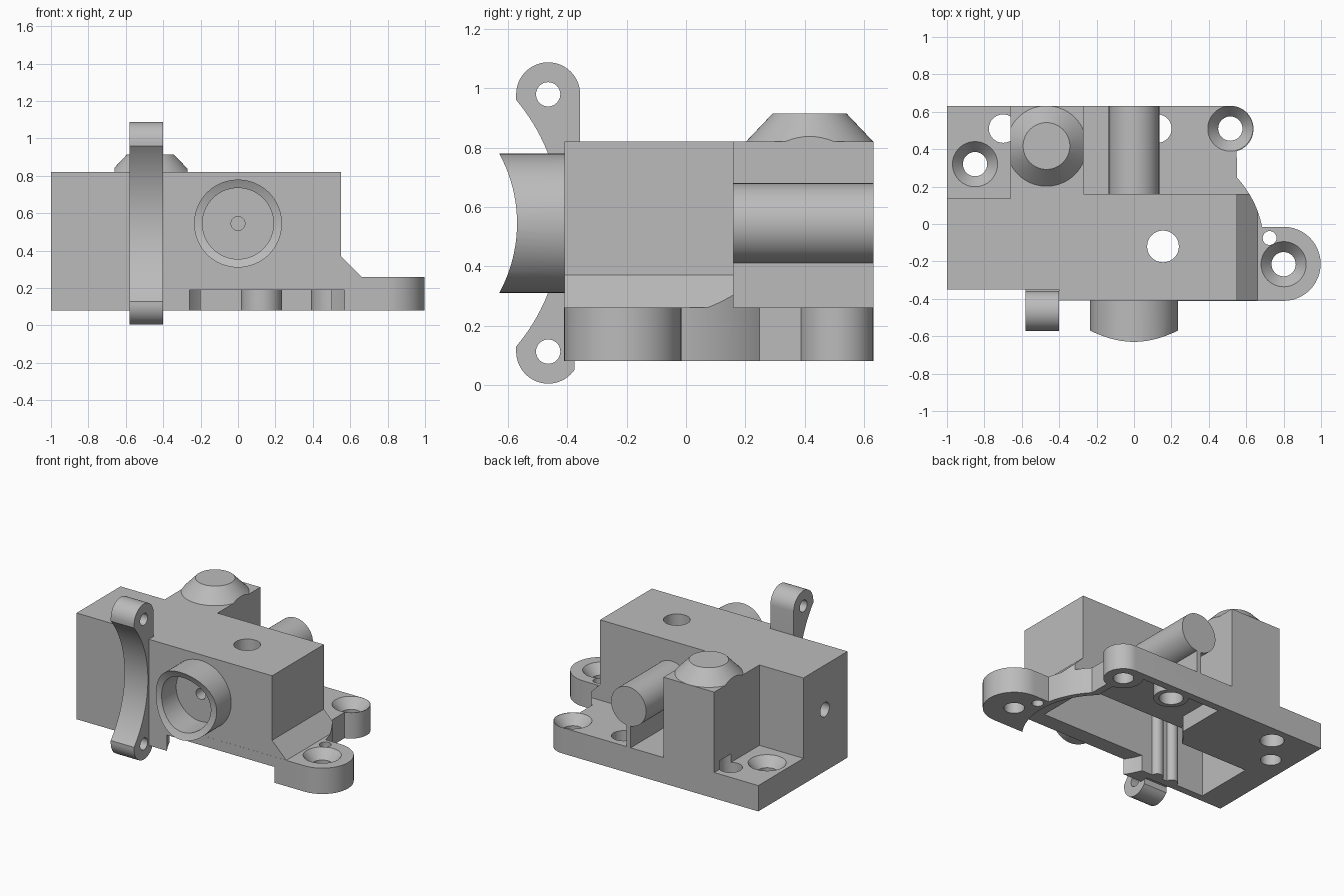
import bpy, bmesh
from math import radians, cos, sin

if "Cube" in bpy.data.objects:
    bpy.data.objects.remove(bpy.data.objects["Cube"], do_unlink=True)

grey = bpy.data.materials.new("cast grey")
grey.use_nodes = True
grey.diffuse_color = (0.5, 0.5, 0.5, 1)
grey.node_tree.nodes["Principled BSDF"].inputs["Base Color"].default_value = (0.5, 0.5, 0.5, 1)


def arc(cx, cy, r, start, end, n=24):
    angles = [radians(start + (end - start) * i / n) for i in range(n + 1)]
    return [(cx + r * cos(a), cy + r * sin(a)) for a in angles]


def loft(name, lower, upper, lo, hi, axis):
    """Solid between two matching outlines, placed along an axis."""
    place = {"x": lambda u, v, w: (w, u, v),
             "y": lambda u, v, w: (u, w, v),
             "z": lambda u, v, w: (u, v, w)}[axis]
    bm = bmesh.new()
    a = [bm.verts.new(place(u, v, lo)) for u, v in lower]
    b = [bm.verts.new(place(u, v, hi)) for u, v in upper]
    bm.faces.new(a)
    bm.faces.new(b)
    for i in range(len(a)):
        j = (i + 1) % len(a)
        bm.faces.new((a[i], a[j], b[j], b[i]))
    bmesh.ops.recalc_face_normals(bm, faces=bm.faces)
    mesh = bpy.data.meshes.new(name)
    bm.to_mesh(mesh)
    bm.free()
    obj = bpy.data.objects.new(name, mesh)
    bpy.context.scene.collection.objects.link(obj)
    return obj


def prism(name, pts, lo, hi, axis="z"):
    return loft(name, pts, pts, lo, hi, axis)


def rod(name, u, v, r, lo, hi, axis="z", r2=None, n=64):
    ring = arc(u, v, r, 0, 360, n)[:-1]
    top = arc(u, v, r2 or r, 0, 360, n)[:-1]
    return loft(name, ring, top, lo, hi, axis)


def box(name, x0, x1, y0, y1, z0, z1):
    return prism(name, [(x0, y0), (x1, y0), (x1, y1), (x0, y1)], z0, z1)


def combine(a, b, op):
    """Boolean b into a, then discard b."""
    mod = a.modifiers.new("bool", "BOOLEAN")
    mod.object, mod.operation, mod.solver = b, op, "EXACT"
    dg = bpy.context.evaluated_depsgraph_get()
    mesh = bpy.data.meshes.new_from_object(a.evaluated_get(dg))
    a.modifiers.clear()
    a.data = mesh
    bpy.data.objects.remove(b, do_unlink=True)
    return a


def add(a, b):
    return combine(a, b, "UNION")


def cut(a, b):
    return combine(a, b, "DIFFERENCE")


BACK, FLOOR, DECK, TOP, AXIS = 0.632, 0.08, 0.26, 0.82, 0.545
PIVOT = (0.155, -0.12)

# Base plate with two rounded screw ears
footprint = [(-1, -0.35), (-0.4, -0.35), (-0.4, -0.41)]
footprint += arc(0.8, -0.213, 0.198, -90, 90)
footprint += arc(*PIVOT, 0.54, 11.2, 43)
footprint += arc(0.515, 0.508, 0.124, -74, 90)
footprint += [(-1, BACK)]
housing = prism("housing", footprint, FLOOR, DECK)

# Main block with rear tower
block = [(-1, -0.35), (-0.4, -0.35), (-0.4, -0.41), (0.55, -0.41), (0.55, 0.16),
         (-0.27, 0.16), (-0.27, BACK), (-0.66, BACK), (-0.66, 0.135), (-1, 0.135)]
add(housing, prism("block", block, FLOOR, TOP))

# Sloped ramp down to the front ear, trimmed to the plate outline
ramp = prism("ramp", [(0.5, 0.2), (0.66, 0.2), (0.66, DECK), (0.55, 0.37), (0.5, 0.37)],
             -0.41, 0.16, "y")
combine(ramp, prism("trim", footprint, 0, 0.5), "INTERSECT")
add(housing, ramp)

# Conical cap trimmed to the tower sides
cap = rod("cap", -0.468, 0.417, 0.234, 0.8, 0.915, r2=0.125)
combine(cap, box("trim", -0.66, -0.27, 0.16, BACK, 0.7, 1), "INTERSECT")
add(housing, cap)

# Underside cavity, circular recess and shallow pocket around the bosses
cut(housing, box("cavity", -0.81, 0.48, -0.3, 0.12, 0, 0.74))
recess = rod("recess", *PIVOT, 0.506, 0, 0.19)
add(recess, box("pocket", -0.2, 0.5, 0.2, 0.58, 0, 0.19))
for x, r in ((0.125, 0.11), (0.515, 0.124)):
    cut(recess, rod("boss", x, 0.51, r, -0.1, 0.3))
cut(housing, recess)

# Columns on the inner front wall
for x in (-0.56, -0.44):
    add(housing, rod("column", x, -0.3, 0.04, FLOOR, 0.78, n=24))

# Rear tube on its rib
add(housing, rod("tube", 0, AXIS, 0.135, 0.14, BACK, "y"))
add(housing, box("rib", -0.016, 0.016, 0.14, BACK, 0.22, 0.43))

# Front socket with a saddle-shaped rim
socket = rod("socket", 0, AXIS, 0.235, -0.72, -0.36, "y")
cut(socket, rod("saddle", -1.06, AXIS, 0.49, -0.5, 0.5, "x", n=128))
add(housing, socket)
cut(housing, rod("socket_bore", 0, AXIS, 0.19, -0.8, -0.41, "y"))
cut(housing, rod("pin_hole", 0, AXIS, 0.037, -0.5, 0.4, "y", n=32))
cut(housing, rod("tube_bore", 0, AXIS, 0.07, 0.3, 0.7, "y", n=32))

# Countersunk screw holes
for x, y in ((0.8, -0.215), (0.515, 0.51), (-0.85, 0.32)):
    cut(housing, rod("screw_hole", x, y, 0.065, 0, 0.4, n=32))
    cut(housing, rod("countersink", x, y, 0.065, 0.195, 0.265, r2=0.125))

# Plain holes in the plate, roof and left wall
for x, y, r, lo, hi in ((-0.7, 0.51, 0.076, 0, DECK + 0.06),
                        (0.125, 0.51, 0.076, 0, DECK + 0.06),
                        (0.725, -0.075, 0.037, 0, DECK + 0.06),
                        (*PIVOT, 0.085, 0.7, 0.9)):
    cut(housing, rod("hole", x, y, r, lo, hi, n=32))
cut(housing, rod("side_hole", -0.1, 0.51, 0.05, -1.1, -0.7, "x", n=32))

# Saddle clamp with an eye at each end
profile = arc(-0.465, 0.98, 0.108, 0, 180) + arc(-0.465, 0.112, 0.108, 180, 325)
profile += [(-0.376, 0.09), (-0.34, 0.09), (-0.34, 0.81), (-0.357, 0.81)]
clamp = prism("saddle_clamp", profile, -0.58, -0.4, "x")
cut(clamp, rod("saddle", -1.066, AXIS, 0.645, -0.8, -0.2, "x", n=160))
for z in (0.112, 0.98):
    cut(clamp, rod("eye", -0.465, z, 0.041, -0.8, -0.2, "x", n=32))
cut(clamp, box("cavity", -0.81, 0.48, -0.3, 0.12, 0, 0.74))

# Finish: one material, smooth curves with sharp edges
for obj in (housing, clamp):
    obj.data.materials.clear()
    obj.data.materials.append(grey)
    obj.data.shade_smooth()
    obj.data.set_sharp_from_angle(angle=radians(30))
